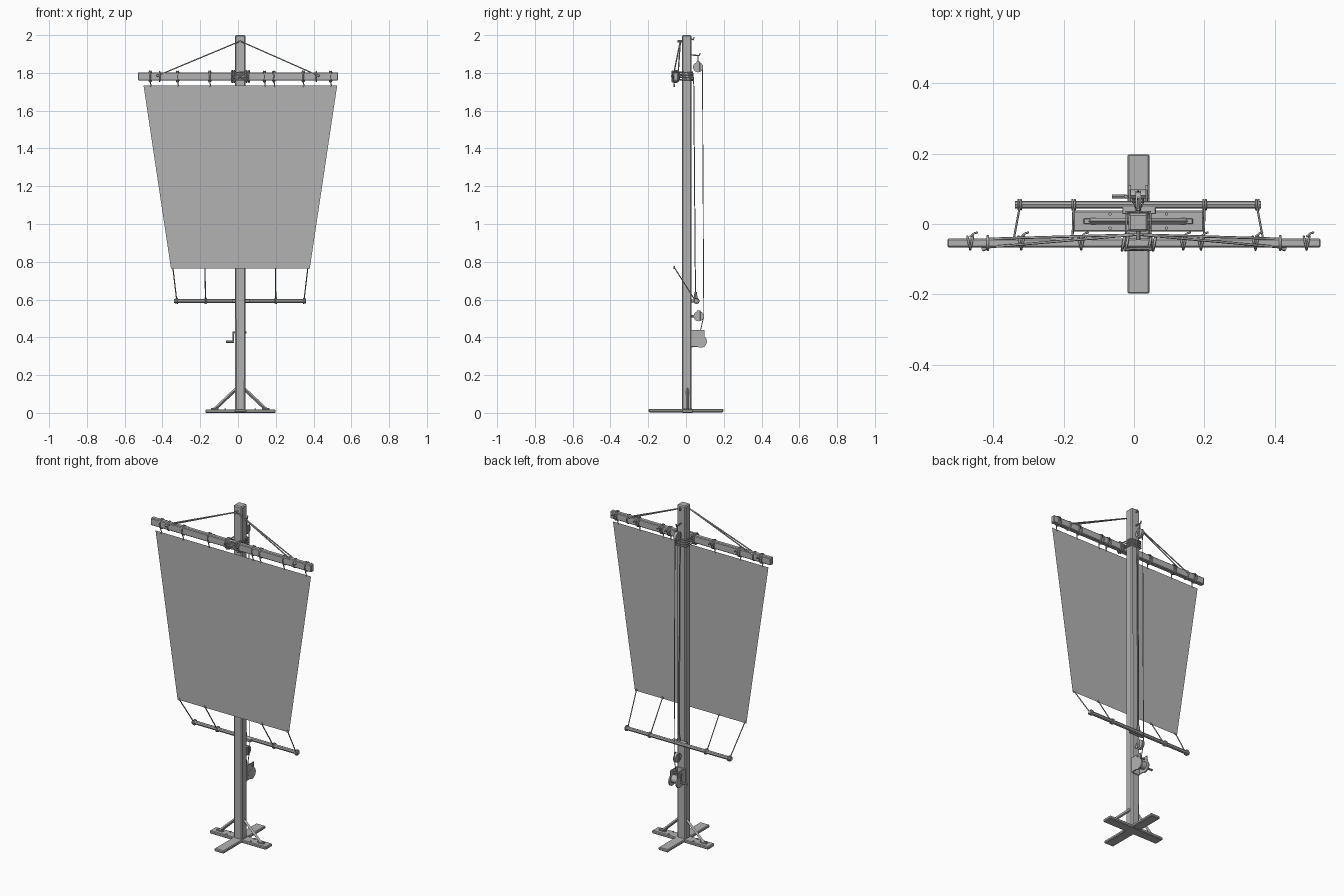
import bpy, bmesh, math
from mathutils import Vector

if "Cube" in bpy.data.objects:
    bpy.data.objects.remove(bpy.data.objects["Cube"])

grey = bpy.data.materials.new("weathered_grey")
grey.diffuse_color = (0.45, 0.45, 0.45, 1)
grey.use_nodes = True
grey.node_tree.nodes["Principled BSDF"].inputs["Base Color"].default_value = grey.diffuse_color
CX = 0.012  # mast centre line


def finish(name, bm, bevel=0, smooth=False):
    me = bpy.data.meshes.new(name)
    bm.to_mesh(me)
    bm.free()
    me.materials.append(grey)
    ob = bpy.data.objects.new(name, me)
    bpy.context.collection.objects.link(ob)
    if bevel:
        m = ob.modifiers.new("bevel", 'BEVEL')
        m.width, m.segments = bevel, 1
    if smooth:
        bpy.ops.object.select_all(action='DESELECT')
        ob.select_set(True)
        bpy.context.view_layer.objects.active = ob
        bpy.ops.object.shade_smooth_by_angle(angle=math.radians(40))
    return ob


def box(name, x, y, z, bevel=0.003, top=1.0):
    """Box from (min, max) ranges; top scales the upper end."""
    bm = bmesh.new()
    bmesh.ops.create_cube(bm, size=1)
    c = [(r[0] + r[1]) / 2 for r in (x, y, z)]
    s = [r[1] - r[0] for r in (x, y, z)]
    for v in bm.verts:
        k = top if v.co.z > 0 else 1
        v.co = (c[0] + v.co.x * s[0] * k, c[1] + v.co.y * s[1] * k, c[2] + v.co.z * s[2])
    return finish(name, bm, bevel)


def rod(name, a, b, r, sides=8, r2=None):
    """Cylinder between two points."""
    a, b = Vector(a), Vector(b)
    bm = bmesh.new()
    bmesh.ops.create_cone(bm, cap_ends=True, segments=sides, radius1=r,
                          radius2=r if r2 is None else r2, depth=(b - a).length)
    q = (b - a).to_track_quat('Z', 'Y')
    for v in bm.verts:
        v.co = q @ v.co + (a + b) / 2
    return finish(name, bm, smooth=sides > 6)


def rope(name, pts, r=0.003, closed=False):
    """Rope as a round tube along a path, converted to a mesh."""
    cu = bpy.data.curves.new(name, 'CURVE')
    cu.dimensions = '3D'
    cu.bevel_depth, cu.bevel_resolution, cu.use_fill_caps = r, 1, True
    sp = cu.splines.new('POLY')
    sp.points.add(len(pts) - 1)
    for p, co in zip(sp.points, pts):
        p.co = (*co, 1)
    sp.use_cyclic_u = closed
    cu.materials.append(grey)
    ob = bpy.data.objects.new(name, cu)
    bpy.context.collection.objects.link(ob)
    bpy.ops.object.select_all(action='DESELECT')
    ob.select_set(True)
    bpy.context.view_layer.objects.active = ob
    bpy.ops.object.convert(target='MESH')
    return bpy.context.object


def ring(name, x, y, z, ry, rz, r=0.003, skew=0.0):
    """Rope loop wrapped around a horizontal spar."""
    n = 12
    pts = []
    for i in range(n):
        t = math.tau * i / n
        pts.append((x + skew * math.cos(t), y + ry * math.cos(t), z + rz * math.sin(t)))
    return rope(name, pts, r, True)


# Mast
box("mast", (CX - 0.027, CX + 0.027), (-0.021, 0.029), (0.01, 2.0), 0.006, 1.04)

# Crossed feet and diagonal braces
box("foot_front_back", (-0.018, 0.044), (-0.198, 0.198), (0.003, 0.02), 0.004)
box("foot_sideways", (-0.173, 0.199), (-0.022, 0.038), (0.0, 0.018), 0.004)
for s in (-1, 1):
    rod("brace", (CX + s * 0.135, 0.008, 0.02), (CX + s * 0.018, 0.008, 0.13), 0.009, 4)
    box("brace_shoe", (CX + s * 0.135 - 0.02, CX + s * 0.135 + 0.02), (0, 0.016),
        (0.016, 0.026), 0.002)
    for y in (-0.012, 0.028):
        rod("foot_bolt", (CX + s * 0.08, y, 0.016), (CX + s * 0.08, y, 0.023), 0.005, 6)

# Upper yard
YY, YZ = -0.054, 1.781
yard = box("upper_yard", (-0.53, 0.53), (YY - 0.013, YY + 0.013), (YZ - 0.022, YZ + 0.022), 0.004)

# Sail
SY = -0.062
bm = bmesh.new()
bm.faces.new([bm.verts.new(p) for p in
              ((-0.355, SY, 0.765), (0.38, SY, 0.765), (0.525, SY, 1.733), (-0.5, SY, 1.733))])
finish("sail", bm)

# Sail lashings around the yard
for x in (-0.465, -0.32, -0.15, 0.14, 0.19, 0.345, 0.49):
    for dx in (-0.004, 0.004):
        ring("yard_lashing", x + dx, YY, YZ, 0.019, 0.028, 0.0032, dx)
    rope("sail_tie", [(x, YY - 0.012, YZ - 0.025), (x + 0.004, SY, 1.735), (x + 0.002, SY, 1.725)])
    rope("lashing_tail", [(x, YY + 0.018, YZ), (x + 0.012, YY + 0.028, YZ + 0.012),
                          (x + 0.02, YY + 0.03, YZ + 0.004)])

# Lashings holding the yard to the mast
for x in (-0.03, -0.02, 0.045, 0.058):
    ring("mast_lashing", x, YY, YZ, 0.021, 0.032, 0.004, 0.004)
for i in range(4):
    z = YZ - 0.02 + i * 0.013
    rope("mast_binding", [(-0.024, YY - 0.016, z), (0.048, YY - 0.016, z + 0.006),
                          (0.046, 0.034, z), (-0.021, 0.034, z + 0.004)], 0.004, True)
for s in (-1, 1):
    rope("cross_binding", [(CX - s * 0.038, YY - 0.018, YZ - 0.028),
                           (CX + s * 0.038, YY - 0.018, YZ + 0.028)], 0.004)

# Stays from the mast head to the yard
for s in (-1, 1):
    for y in (-0.066, -0.042):
        rope("yard_stay", [(CX, -0.03, 1.968), (s * 0.415, y, 1.79)], 0.0035)
    ring("stay_loop", s * 0.415, YY, YZ, 0.019, 0.026, 0.004)
    rope("stay_knot", [(s * 0.415, -0.066, 1.79), (s * 0.43, -0.072, 1.783)], 0.006)
rod("mast_head_pin", (CX, -0.045, 1.968), (CX, -0.02, 1.968), 0.006)
rope("mast_head_hook", [(CX, 0.028, 1.98), (CX, 0.04, 1.975), (CX, 0.042, 1.99)], 0.004)

# Lower boom with its ties
BY, BZ = 0.055, 0.593
rod("lower_boom", (-0.338, BY, BZ), (0.36, BY, BZ), 0.011, 8)
for top, low in ((-0.345, -0.325), (-0.175, -0.172), (0.198, 0.2), (0.37, 0.35)):
    rope("boom_tie", [(top, SY, 0.77), (low, BY - 0.01, BZ + 0.008)], 0.003)
    rod("sail_eyelet", (top, SY - 0.004, 0.77), (top, SY + 0.004, 0.77), 0.007)
    for dx in (-0.003, 0.004):
        ring("boom_lashing", low + dx, BY, BZ, 0.014, 0.014, 0.003)
box("boom_cleat", (CX - 0.045, CX + 0.05), (0.028, 0.05), (BZ - 0.008, BZ + 0.008), 0.002)


# Pulleys on the back of the mast
def pulley(z, y):
    rod("pulley_wheel", (CX - 0.008, y, z), (CX + 0.008, y, z), 0.027, 16)
    rod("pulley_axle", (CX - 0.017, y, z), (CX + 0.017, y, z), 0.005, 8)
    for s in (-1, 1):
        box("pulley_cheek", (CX + s * 0.013 - 0.002, CX + s * 0.013 + 0.002),
            (y - 0.009, y + 0.009), (z - 0.02, z + 0.03), 0.001)


pulley(1.83, 0.064)
pulley(0.512, 0.067)
rope("upper_pulley_hook", [(CX, 0.025, 1.895), (CX, 0.07, 1.892), (CX, 0.075, 1.905)], 0.004)
rope("upper_pulley_hanger", [(CX, 0.064, 1.89), (CX, 0.064, 1.85)], 0.004)
rod("lower_pulley_arm", (CX, 0.025, 0.512), (CX, 0.067, 0.512), 0.006)

# Hoisting lines
rope("hoist_line", [(CX, 0.037, 1.80), (CX, 0.041, 1.74), (CX, 0.05, 0.64), (CX, BY, 0.6)], 0.003)
rope("fall_line", [(CX, 0.087, 1.83), (CX, 0.094, 0.51), (CX, 0.075, 0.43)], 0.0025)
rod("hoist_block", (CX, 0.051, 0.605), (CX, 0.051, 0.64), 0.011, 8, 0.006)

# Winch: side plates, drum and crank
for s in (-1, 1):
    x = CX + s * 0.024
    box("winch_side", (x - 0.003, x + 0.003), (0.026, 0.098), (0.35, 0.44), 0.001)
    rod("winch_flange", (x - 0.004, 0.078, 0.378), (x + 0.004, 0.078, 0.378), 0.033, 16)
box("winch_back_plate", (CX - 0.024, CX + 0.024), (0.026, 0.034), (0.345, 0.44), 0.001)
rod("winch_drum", (CX - 0.022, 0.075, 0.385), (CX + 0.022, 0.075, 0.385), 0.023, 16)
rod("winch_axle", (-0.028, 0.078, 0.425), (CX + 0.032, 0.078, 0.425), 0.005)
rod("crank_arm", (-0.024, 0.078, 0.43), (-0.024, 0.078, 0.372), 0.004)
rod("crank_handle", (-0.022, 0.078, 0.376), (-0.063, 0.078, 0.376), 0.006)
